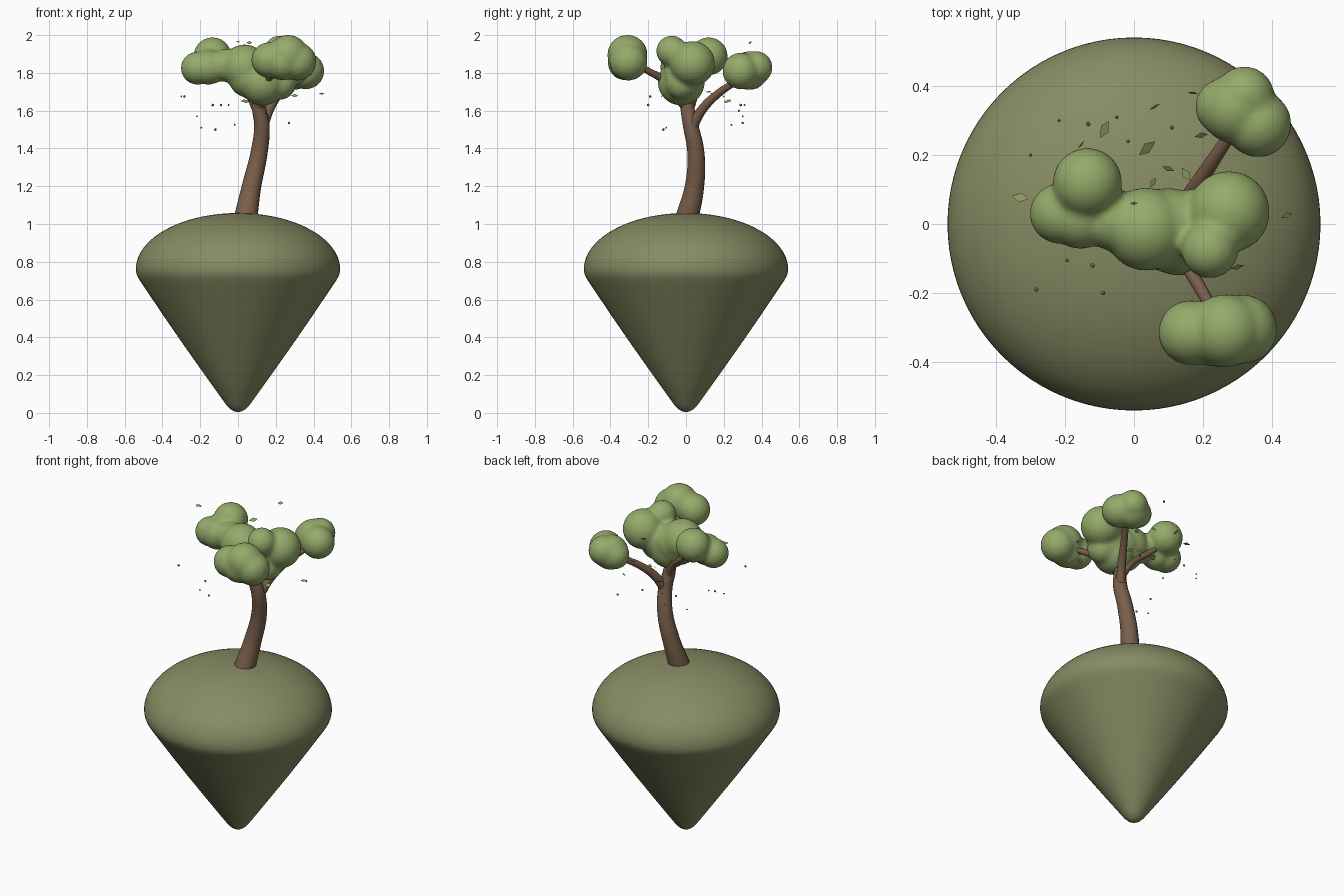
import bpy, bmesh, math, random
from mathutils import Vector, Matrix

random.seed(4)


def material(name, rgb):
    m = bpy.data.materials.new(name)
    m.diffuse_color = (*rgb, 1)
    return m


MOSS = material("moss_olive", (0.243, 0.258, 0.124))
BARK = material("bark_brown", (0.195, 0.115, 0.070))
LEAF = material("leaf_green", (0.300, 0.405, 0.146))


def mesh_object(name, bm, mat, smooth=True):
    me = bpy.data.meshes.new(name)
    bmesh.ops.recalc_face_normals(bm, faces=bm.faces)
    for f in bm.faces:
        f.smooth = smooth
    bm.to_mesh(me)
    bm.free()
    me.materials.append(mat)
    ob = bpy.data.objects.new(name, me)
    bpy.context.collection.objects.link(ob)
    return ob


# Floating island: lathed profile with rounded tip, straight cone and domed top
profile = [(0, 0.004), (0.020, 0.008), (0.040, 0.020), (0.062, 0.042), (0.175, 0.200),
           (0.295, 0.370), (0.405, 0.530), (0.495, 0.664), (0.518, 0.698),
           (0.531, 0.720), (0.538, 0.738)]
profile += [(0.541 * math.cos(a), 0.760 + 0.298 * math.sin(a))
            for a in (math.pi / 2 * i / 24 for i in range(24))] + [(0, 1.058)]
bm = bmesh.new()
verts = [bm.verts.new((r, 0, z)) for r, z in profile]
edges = [bm.edges.new(p) for p in zip(verts, verts[1:])]
bmesh.ops.spin(bm, geom=verts + edges, cent=(0, 0, 0), axis=(0, 0, 1),
               angle=2 * math.pi, steps=96)
bmesh.ops.remove_doubles(bm, verts=bm.verts, dist=1e-4)
mesh_object("island", bm, MOSS)


# Tapered tubes for trunk and branches: points are (x, y, z, radius)
def tube(name, points):
    cu = bpy.data.curves.new(name, 'CURVE')
    cu.dimensions = '3D'
    cu.bevel_depth = 1
    cu.bevel_resolution = 6
    cu.use_fill_caps = True
    sp = cu.splines.new('BEZIER')
    sp.bezier_points.add(len(points) - 1)
    sp.resolution_u = 8
    for bp, (x, y, z, r) in zip(sp.bezier_points, points):
        bp.co = (x, y, z)
        bp.radius = r
        bp.handle_left_type = bp.handle_right_type = 'AUTO'
    cu.materials.append(BARK)
    ob = bpy.data.objects.new(name, cu)
    bpy.context.collection.objects.link(ob)
    bpy.ops.object.select_all(action='DESELECT')
    ob.select_set(True)
    bpy.context.view_layer.objects.active = ob
    bpy.ops.object.convert(target='MESH')
    bpy.ops.object.shade_smooth_by_angle()


tube("trunk", [(0.040, 0.005, 1.03, 0.062), (0.072, 0.045, 1.20, 0.051),
               (0.112, 0.052, 1.38, 0.045), (0.126, 0.025, 1.52, 0.041),
               (0.112, 0.008, 1.61, 0.037), (0.108, 0.0, 1.68, 0.032)])
tube("back_branch", [(0.125, 0.025, 1.50, 0.030), (0.165, 0.085, 1.605, 0.025),
                     (0.22, 0.17, 1.69, 0.021), (0.30, 0.29, 1.77, 0.016)])
tube("front_branch", [(0.11, 0.0, 1.62, 0.028), (0.15, -0.11, 1.755, 0.021),
                      (0.20, -0.20, 1.81, 0.018), (0.25, -0.29, 1.86, 0.014)])
tube("left_branch", [(0.11, 0.01, 1.59, 0.028), (0.055, 0.045, 1.69, 0.023),
                     (-0.03, 0.075, 1.76, 0.018), (-0.12, 0.10, 1.84, 0.013)])


# Foliage: overlapping balls fused into soft lumps
def foliage(name, balls):
    bm = bmesh.new()
    for x, y, z, r in balls:
        bmesh.ops.create_icosphere(bm, subdivisions=4, radius=r + 0.003,
                                   matrix=Matrix.Translation((x, y, z)))
    ob = mesh_object(name, bm, LEAF)
    rm = ob.modifiers.new("fuse", 'REMESH')
    rm.mode = 'VOXEL'
    rm.voxel_size = 0.011
    rm.use_smooth_shade = True
    sm = ob.modifiers.new("soften", 'SMOOTH')
    sm.factor = 0.5
    sm.iterations = 10


foliage("back_foliage", [(0.295, 0.335, 1.812, 0.100), (0.36, 0.29, 1.810, 0.094),
                         (0.26, 0.34, 1.805, 0.080), (0.32, 0.37, 1.828, 0.085)])
foliage("front_foliage", [(0.165, -0.315, 1.868, 0.092), (0.265, -0.310, 1.895, 0.104),
                          (0.315, -0.305, 1.86, 0.098), (0.235, -0.32, 1.855, 0.092)])
foliage("main_foliage", [(-0.135, 0.12, 1.888, 0.098), (-0.215, 0.03, 1.825, 0.085),
                         (-0.155, 0.02, 1.83, 0.090), (-0.06, 0.01, 1.84, 0.085),
                         (0.035, -0.015, 1.83, 0.118), (0.06, -0.02, 1.78, 0.110),
                         (0.13, -0.025, 1.752, 0.122), (0.10, -0.01, 1.80, 0.112),
                         (0.18, -0.01, 1.79, 0.110), (0.22, -0.02, 1.745, 0.085),
                         (0.275, 0.035, 1.85, 0.116), (0.22, -0.075, 1.915, 0.080)])


# Drifting leaves: thin diamonds at (x, y, z) with length and heading
leaves = [(0.038, 0.22, 1.65, 0.062, 40), (-0.085, 0.275, 1.84, 0.055, 65),
          (0.10, 0.16, 1.70, 0.036, -20), (0.055, 0.12, 1.70, 0.032, 60),
          (0.15, 0.145, 1.69, 0.045, -60), (0.195, 0.257, 1.75, 0.040, 10),
          (-0.33, 0.077, 1.94, 0.050, -10), (-0.153, 0.23, 1.82, 0.030, 50),
          (0.06, 0.34, 1.96, 0.034, 30), (0.17, 0.38, 1.72, 0.030, -10),
          (0.443, 0.025, 1.69, 0.034, 25), (0.30, -0.125, 1.68, 0.040, 15),
          (0.0, 0.06, 1.965, 0.022, 0)]
bm = bmesh.new()
for i, (x, y, z, length, heading) in enumerate(leaves):
    tilt = 0.05 if x < -0.3 else random.uniform(0.4, 1.3)
    rot = Matrix.Rotation(math.radians(heading), 4, 'Z') @ Matrix.Rotation(tilt, 4, 'X')
    mat = Matrix.Translation((x, y, z)) @ rot
    a, b = length / 2, length / 3.5
    bm.faces.new([bm.verts.new(mat @ Vector(p)) for p in
                  ((-a, 0, 0), (-a * 0.1, -b, 0), (a, 0, 0), (a * 0.1, b, 0))])
mesh_object("drifting_leaves", bm, LEAF, smooth=False)

# Tiny floating specks below the canopy
specks = [(-0.30, 0.20, 1.675), (-0.217, 0.30, 1.57), (-0.194, -0.105, 1.51),
          (-0.133, 0.29, 1.63), (-0.12, -0.12, 1.50), (-0.284, -0.19, 1.675),
          (-0.09, -0.20, 1.63), (-0.05, 0.31, 1.63), (-0.017, 0.24, 1.525),
          (0.11, 0.28, 1.60), (0.27, 0.30, 1.535)]
bm = bmesh.new()
for p in specks:
    bmesh.ops.create_icosphere(bm, subdivisions=1, radius=random.uniform(0.005, 0.008),
                               matrix=Matrix.Translation(p))
mesh_object("floating_specks", bm, LEAF, smooth=False)
